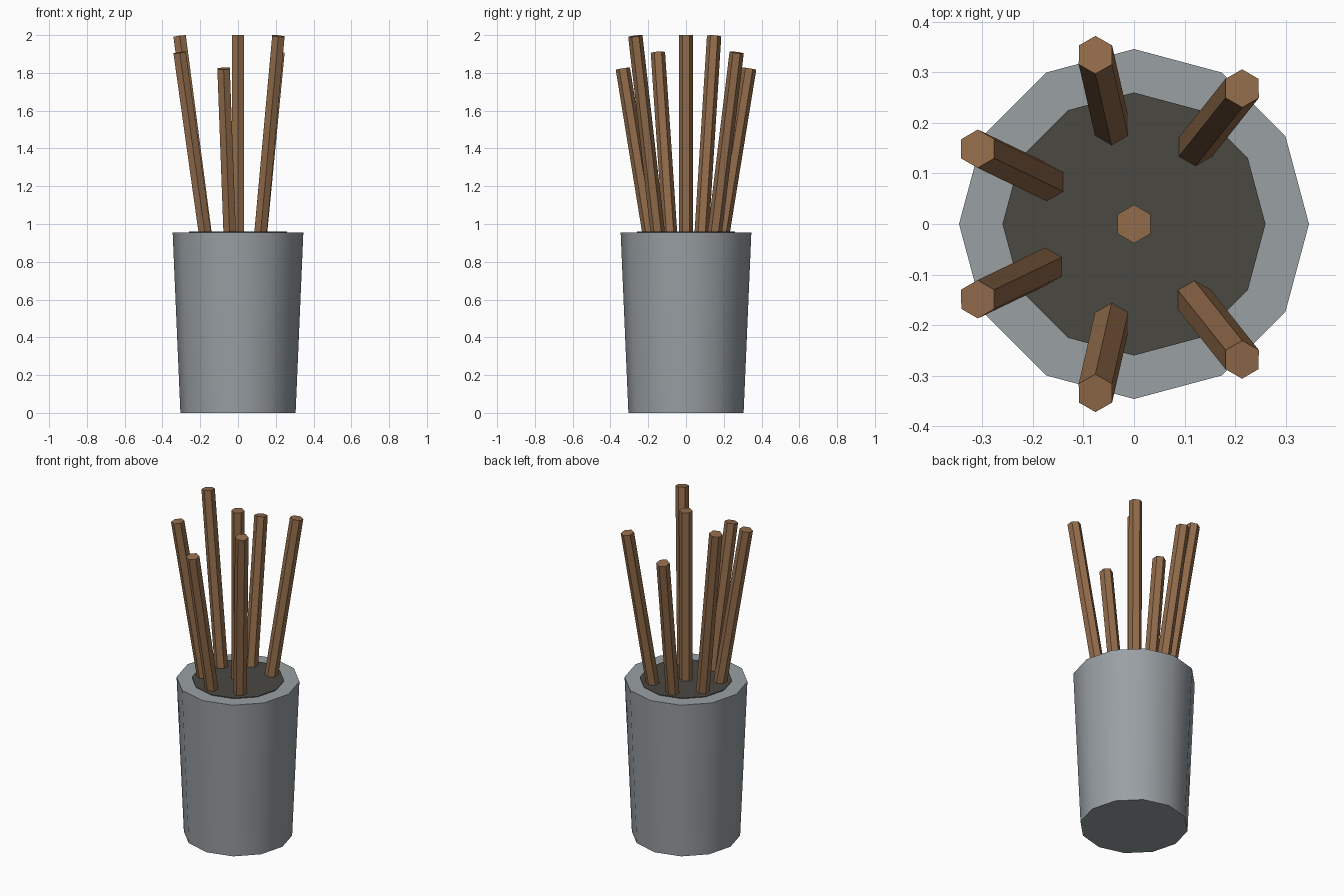
import bpy, math
from mathutils import Vector

if "Cube" in bpy.data.objects:
    bpy.data.objects.remove(bpy.data.objects["Cube"])


def material(name, rgb):
    m = bpy.data.materials.new(name)
    m.diffuse_color = (*rgb, 1)
    m.use_nodes = True
    m.node_tree.nodes["Principled BSDF"].inputs["Base Color"].default_value = m.diffuse_color
    return m


def frustum(name, sides, r_bottom, r_top, base, tip, mat, smooth=False):
    """Capped cone section whose axis runs from base to tip."""
    base, tip = Vector(base), Vector(tip)
    axis = tip - base
    bpy.ops.mesh.primitive_cone_add(vertices=sides, radius1=r_bottom, radius2=r_top,
                                    depth=axis.length, location=(base + tip) / 2)
    ob = bpy.context.object
    ob.name = name
    ob.rotation_euler = Vector((0, 0, 1)).rotation_difference(axis).to_euler()
    ob.data.materials.append(mat)
    if smooth:
        bpy.ops.object.shade_smooth_by_angle(angle=math.radians(40))
    return ob


grey = material("grey", (0.32, 0.35, 0.37))
dark = material("dark", (0.07, 0.065, 0.055))
wood = material("wood", (0.29, 0.15, 0.07))

# Tapered pot and the dark filling just proud of its rim
frustum("pot", 12, 0.305, 0.346, (0, 0, 0), (0, 0, 0.955), grey, smooth=True)
frustum("filling", 12, 0.26, 0.26, (0, 0, 0.90), (0, 0, 0.959), dark)

# Centre stick, then six leaning sticks on sevenths of a turn
frustum("stick_centre", 6, 0.038, 0.038, (0, 0, 0.6), (0, 0, 2.0), wood)
heights = (1.995, 1.908, 1.823)
for k in range(1, 7):
    a = math.tau * k / 7
    c, s = math.cos(a), math.sin(a)
    frustum(f"stick_{k}", 6, 0.038, 0.038,
            (0.14 * c, 0.14 * s, 0.6),
            (0.343 * c, 0.343 * s, heights[k % 3]), wood)
